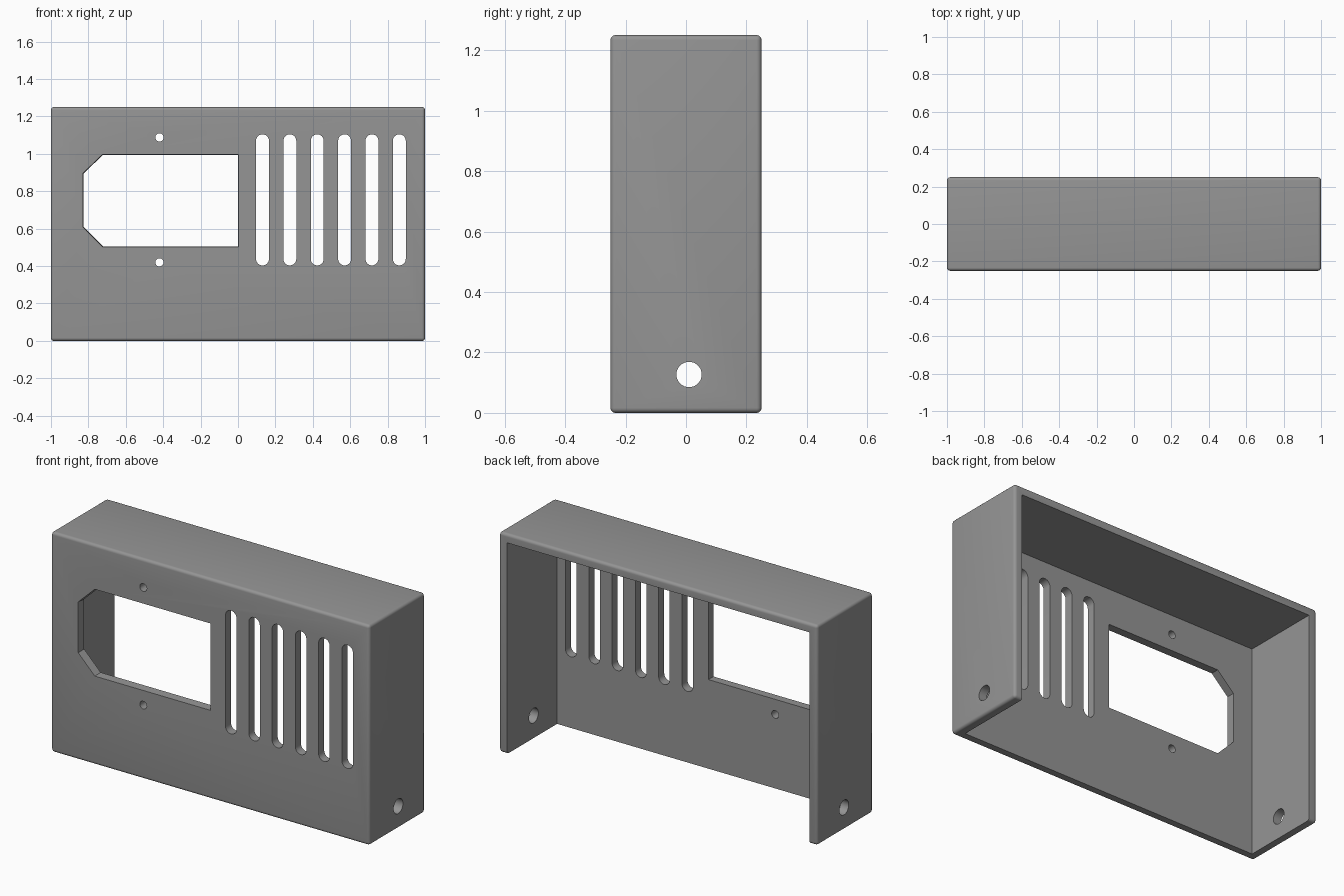
import bpy, bmesh, math
from mathutils import Matrix, Vector

if "Cube" in bpy.data.objects:
    bpy.data.objects.remove(bpy.data.objects["Cube"])

W, D, H = 2.0, 0.5, 1.25      # outer size
T = 0.05                      # wall thickness
R = 0.0167                    # rounding of the outer edges
FRONT = -D / 2

grey = bpy.data.materials.new("grey plastic")
grey.diffuse_color = (0.3, 0.3, 0.3, 1)
grey.use_nodes = True
grey.node_tree.nodes["Principled BSDF"].inputs["Base Color"].default_value = grey.diffuse_color


def make_object(name, bm):
    bmesh.ops.recalc_face_normals(bm, faces=bm.faces)
    mesh = bpy.data.meshes.new(name)
    bm.to_mesh(mesh)
    bm.free()
    mesh.materials.append(grey)
    obj = bpy.data.objects.new(name, mesh)
    bpy.context.collection.objects.link(obj)
    return obj


def box(name, lo, hi, bevel=0):
    lo, hi = Vector(lo), Vector(hi)
    bm = bmesh.new()
    bmesh.ops.create_cube(bm, size=1, matrix=Matrix.Translation((lo + hi) / 2)
                          @ Matrix.Diagonal((*(hi - lo), 1)))
    if bevel:
        bmesh.ops.bevel(bm, geom=bm.edges[:], offset=bevel, segments=5,
                        profile=0.5, affect='EDGES')
    return make_object(name, bm)


def prism(name, near, far):
    """Solid between two matching loops of 3D points."""
    bm = bmesh.new()
    a = [bm.verts.new(p) for p in near]
    b = [bm.verts.new(p) for p in far]
    bm.faces.new(a)
    bm.faces.new(b[::-1])
    for i in range(len(a)):
        j = (i + 1) % len(a)
        bm.faces.new((a[i], b[i], b[j], a[j]))
    return make_object(name, bm)


def slot_loop(u, v0, v1, r, n=12):
    """Upright rounded slot; a circle when v0 equals v1."""
    top = [(u + r * math.cos(math.pi * i / n), v1 + r * math.sin(math.pi * i / n))
           for i in range(n + 1)]
    low = [(u - r * math.cos(math.pi * i / n), v0 - r * math.sin(math.pi * i / n))
           for i in range(n + 1)]
    return top + low if v1 > v0 else top[:-1] + low[:-1]


def through_front(name, loop):
    return prism(name, [(x, FRONT - 0.1, z) for x, z in loop],
                 [(x, FRONT + T + 0.1, z) for x, z in loop])


# Rounded block, hollowed so that the back and bottom stay open
cover = box("cover", (-W / 2, -D / 2, 0), (W / 2, D / 2, H), R)
cutters = [box("hollow", (-W / 2 + T, FRONT + T, -0.2), (W / 2 - T, D, H - T))]

# Socket opening with two clipped corners, slightly wider at the front
opening = [(-0.01, 0.515), (-0.01, 0.985), (-0.713, 0.985),
           (-0.817, 0.885), (-0.817, 0.62), (-0.713, 0.515)]
cx, cz = -0.41, 0.75


def opening_at(y):
    grow = 0.007 * (FRONT + T - y) / T
    return [(x + math.copysign(grow, x - cx), y, z + math.copysign(grow, z - cz))
            for x, z in opening]


cutters.append(prism("opening", opening_at(FRONT - 0.05), opening_at(FRONT + T + 0.05)))

# Screw holes above and below the opening
for z in (0.42, 1.088):
    cutters.append(through_front("screw_hole", slot_loop(-0.42, z, z, 0.022)))

# Ventilation slots
for i in range(6):
    cutters.append(through_front("vent_slot",
                                 slot_loop(0.131 + 0.1463 * i, 0.438, 1.07, 0.0345)))

# Round holes through both side walls
ring = slot_loop(0.01, 0.127, 0.127, 0.042, 16)
for s in (-1, 1):
    cutters.append(prism("side_hole", [(s * 0.85, y, z) for y, z in ring],
                         [(s * 1.1, y, z) for y, z in ring]))

# Cut everything out and remove the cutters
bpy.context.view_layer.objects.active = cover
for c in cutters:
    c.hide_render = True
    mod = cover.modifiers.new("cut", 'BOOLEAN')
    mod.operation, mod.solver, mod.object = 'DIFFERENCE', 'EXACT', c
    bpy.ops.object.modifier_apply(modifier=mod.name)
for c in cutters:
    bpy.data.objects.remove(c)

# Smooth rounding, sharp cut edges
bpy.ops.object.select_all(action='DESELECT')
cover.select_set(True)
bpy.ops.object.shade_smooth_by_angle(angle=math.radians(30))
